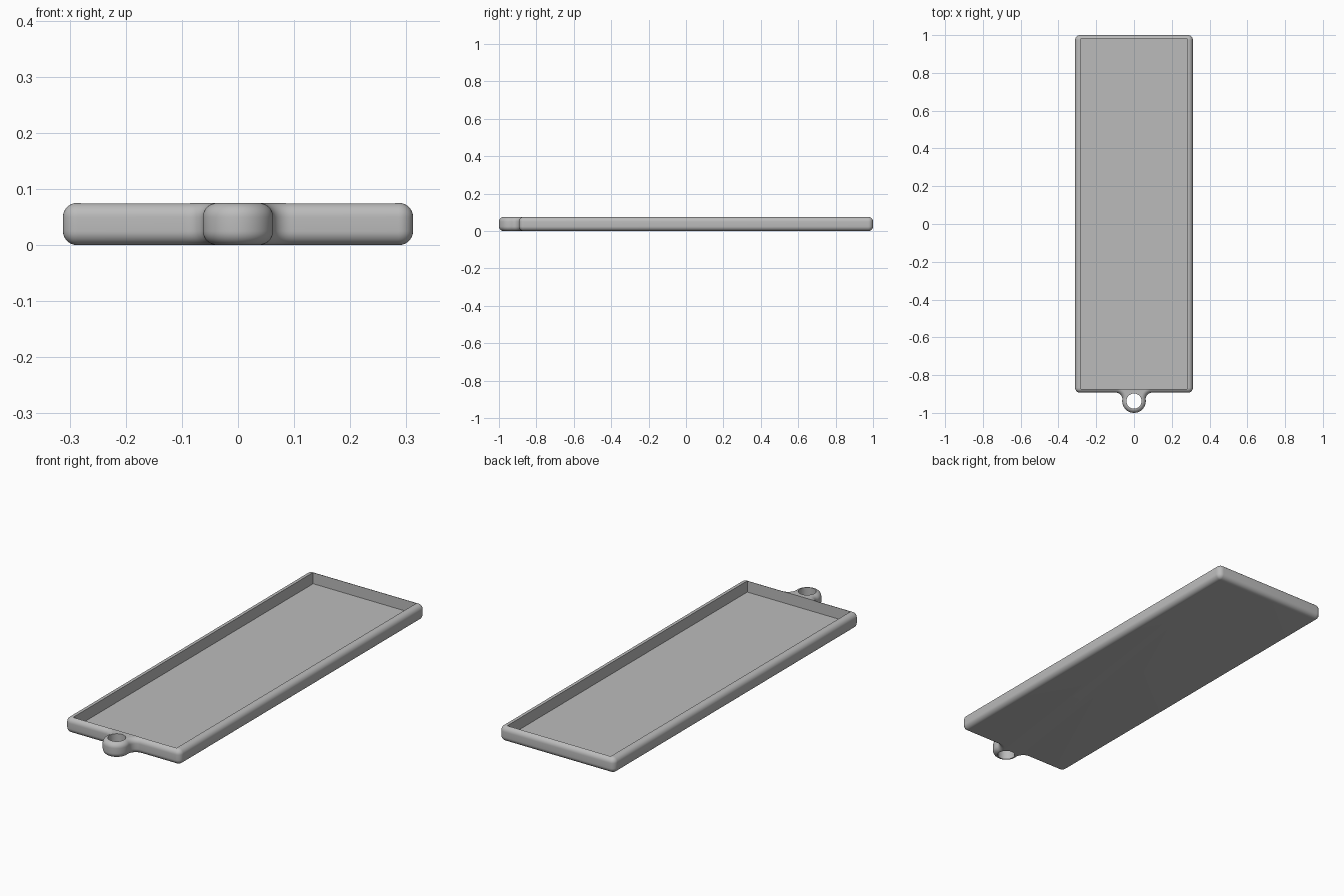
import bpy
import bmesh
from math import atan2, cos, sin, pi, radians
from mathutils import Matrix

if "Cube" in bpy.data.objects:
    bpy.data.objects.remove(bpy.data.objects["Cube"])

HALF_W, BACK, FRONT, HEIGHT = 0.312, 1.0, -0.893, 0.075
ROUND, CORNER = 0.025, 0.026
RING_Y, RING_R, HOLE_R = -0.9375, 0.0625, 0.04
FILLET_X = 0.095
FLOOR = 0.02

# Neck fillet tangent to both the front edge and the ring
rise = FRONT - RING_Y
FILLET_R = (FILLET_X**2 + rise**2 - RING_R**2) / (2 * (RING_R + rise))
FILLET_Y = FRONT - FILLET_R
TOUCH = atan2(FILLET_Y - RING_Y, FILLET_X)


def arc(cx, cy, r, start, end, steps):
    angles = [start + (end - start) * i / steps for i in range(steps + 1)]
    return [(cx + r * cos(a), cy + r * sin(a)) for a in angles]


def outline(d):
    """Tray outline with hanging tab, moved inward by d."""
    x, r = HALF_W - CORNER, CORNER - d
    low, high = FRONT + CORNER, BACK - CORNER
    pts = []
    for i, (cx, cy) in enumerate([(x, low), (x, high), (-x, high), (-x, low)]):
        pts += arc(cx, cy, r, (i - 1) * pi / 2, i * pi / 2, 8)
    pts += arc(-FILLET_X, FILLET_Y, FILLET_R + d, pi / 2, -TOUCH, 10)
    pts += arc(0, RING_Y, RING_R - d, pi - TOUCH, 2 * pi + TOUCH, 32)[1:-1]
    pts += arc(FILLET_X, FILLET_Y, FILLET_R + d, pi + TOUCH, pi / 2, 10)
    return pts


def add_object(name, bm):
    bmesh.ops.recalc_face_normals(bm, faces=bm.faces)
    mesh = bpy.data.meshes.new(name)
    bm.to_mesh(mesh)
    bm.free()
    obj = bpy.data.objects.new(name, mesh)
    bpy.context.collection.objects.link(obj)
    return obj


# Solid body: outlines stacked along a rounded edge profile
STEPS = 8
quarter = [i * pi / 2 / STEPS for i in range(STEPS + 1)]
levels = [(ROUND * (1 - sin(a)), ROUND * (1 - cos(a))) for a in quarter]
levels += [(d, HEIGHT - z) for d, z in reversed(levels)]

bm = bmesh.new()
rings = [[bm.verts.new((x, y, z)) for x, y in outline(d)] for d, z in levels]
count = len(rings[0])
for lower, upper in zip(rings, rings[1:]):
    for i in range(count):
        j = (i + 1) % count
        bm.faces.new((lower[i], lower[j], upper[j], upper[i]))
bm.faces.new(rings[0][::-1])
bm.faces.new(rings[-1])
tray = add_object("tray", bm)

# Cutter for the shallow pocket
bm = bmesh.new()
y0, y1, top = -0.874, 0.981, 0.2
bmesh.ops.create_cube(bm, size=1, matrix=Matrix.Translation(
    (0, (y0 + y1) / 2, (FLOOR + top) / 2)) @ Matrix.Diagonal((0.56, y1 - y0, top - FLOOR, 1)))
pocket = add_object("pocket_cutter", bm)

# Cutter for the hanging hole
bm = bmesh.new()
bmesh.ops.create_cone(bm, cap_ends=True, segments=48, radius1=HOLE_R, radius2=HOLE_R,
                      depth=0.4, matrix=Matrix.Translation((0, RING_Y, 0)))
hole = add_object("hole_cutter", bm)

bpy.ops.object.select_all(action="DESELECT")
tray.select_set(True)
bpy.context.view_layer.objects.active = tray
for cutter in (pocket, hole):
    cutter.hide_render = True
    mod = tray.modifiers.new(cutter.name, "BOOLEAN")
    mod.operation, mod.solver, mod.object = "DIFFERENCE", "EXACT", cutter
    bpy.ops.object.modifier_apply(modifier=mod.name)
    bpy.data.objects.remove(cutter)

# Plain grey finish
grey = bpy.data.materials.new("grey")
grey.use_nodes = True
color = (0.5, 0.5, 0.5, 1)
grey.diffuse_color = color
grey.node_tree.nodes["Principled BSDF"].inputs["Base Color"].default_value = color
tray.data.materials.clear()
tray.data.materials.append(grey)
bpy.ops.object.shade_smooth_by_angle(angle=radians(30))
